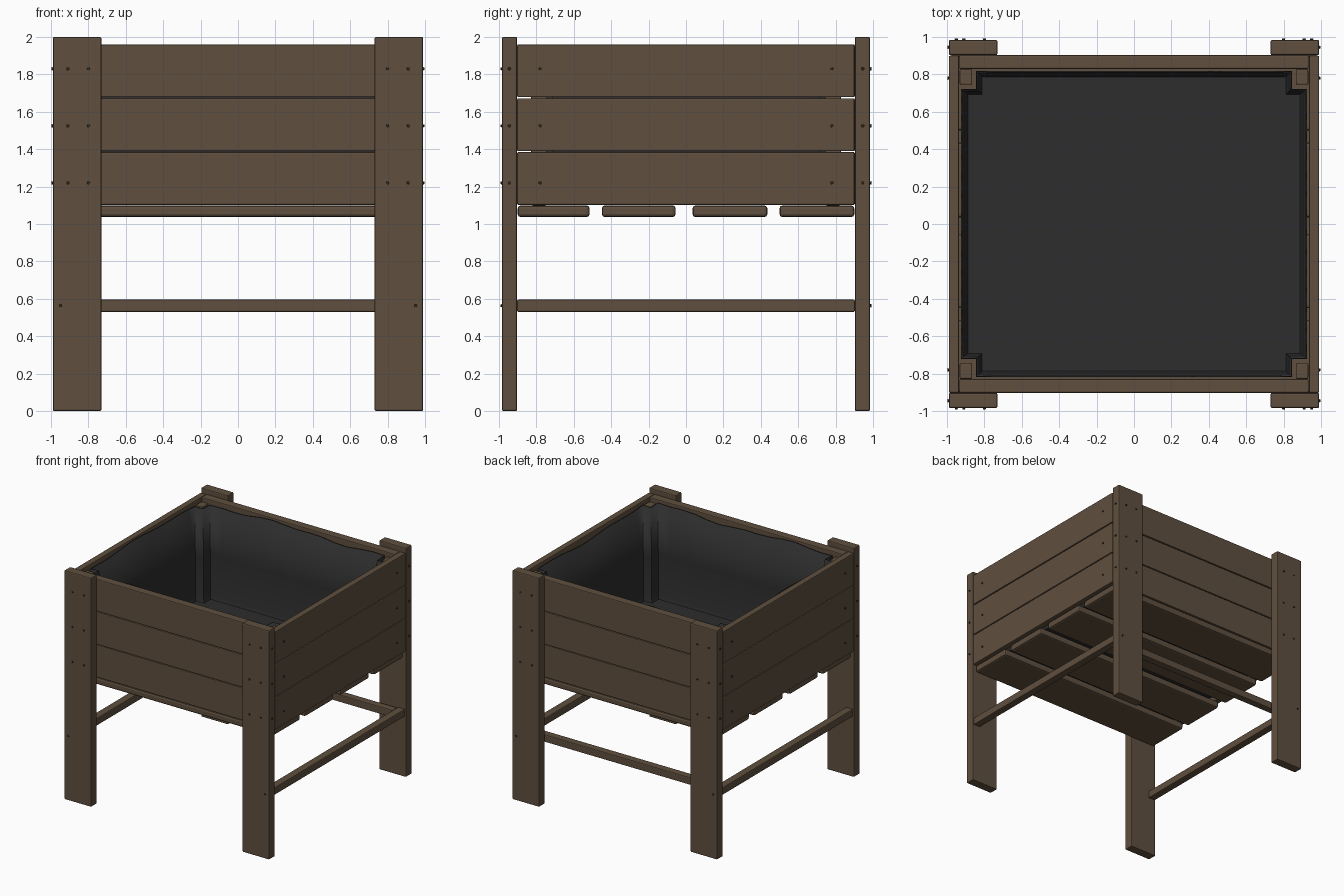
import bpy, bmesh, math

if "Cube" in bpy.data.objects:
    bpy.data.objects.remove(bpy.data.objects["Cube"])


def material(name, rgb):
    m = bpy.data.materials.new(name)
    m.diffuse_color = (*rgb, 1.0)
    m.use_nodes = True
    m.node_tree.nodes["Principled BSDF"].inputs["Base Color"].default_value = m.diffuse_color
    return m


WOOD = material("brown wood", (0.115, 0.078, 0.049))
LINER = material("black liner", (0.026, 0.026, 0.026))
SCREW = material("dark screw", (0.035, 0.025, 0.018))


def finish(bm, name, mat):
    bmesh.ops.recalc_face_normals(bm, faces=bm.faces)
    me = bpy.data.meshes.new(name)
    bm.to_mesh(me)
    bm.free()
    me.materials.append(mat)
    ob = bpy.data.objects.new(name, me)
    bpy.context.collection.objects.link(ob)
    return ob


def plank(name, x0, x1, y0, y1, z0, z1, bevel=0.007):
    """Wooden block given by its limits, with softened edges."""
    bm = bmesh.new()
    bmesh.ops.create_cube(bm, size=1)
    for v in bm.verts:
        v.co = (x1 if v.co.x > 0 else x0, y1 if v.co.y > 0 else y0, z1 if v.co.z > 0 else z0)
    ob = finish(bm, name, WOOD)
    b = ob.modifiers.new("soft edges", 'BEVEL')
    b.width, b.segments = bevel, 2
    return ob


def screw(name, pos, axis):
    """Small flat screw head facing along x or y."""
    bm = bmesh.new()
    bmesh.ops.create_cone(bm, cap_ends=True, segments=8, radius1=0.009, radius2=0.007, depth=0.012)
    ob = finish(bm, name, SCREW)
    ob.location = pos
    ob.rotation_euler = (0, math.pi / 2, 0) if axis == 'x' else (math.pi / 2, 0, 0)


# Legs and corner posts inside the box
for sx, side in ((-1, "left"), (1, "right")):
    for sy, end in ((-1, "front"), (1, "back")):
        xs = sorted((sx * 0.73, sx * 0.99))
        ys = sorted((sy * 0.903, sy * 0.984))
        plank(f"{end}_{side}_leg", *xs, *ys, 0, 2, 0.008)
        xs = sorted((sx * 0.865, sx * 0.932))
        ys = sorted((sy * 0.745, sy * 0.828))
        plank(f"{end}_{side}_corner_post", *xs, *ys, 1.10, 1.925)
        # Screws on the leg faces and the side boards
        for z in (1.22, 1.525, 1.83):
            for x in (0.80, 0.91):
                screw("leg_screw", (sx * x, sy * 0.985, z), 'y')
            screw("side_screw", (sx * 0.991, sy * 0.78, z), 'x')
            screw("leg_edge_screw", (sx * 0.991, sy * 0.945, z), 'x')
        screw("stretcher_screw", (sx * 0.95, sy * 0.985, 0.563), 'y')

# Three stacked boards on each wall
for i, (z0, z1) in enumerate(((1.102, 1.384), (1.389, 1.672), (1.678, 1.96))):
    plank(f"front_board_{i}", -0.934, 0.934, -0.903, -0.83, z0, z1)
    plank(f"back_board_{i}", -0.934, 0.934, 0.83, 0.903, z0, z1)
    plank(f"left_board_{i}", -0.99, -0.935, -0.903, 0.9, z0, z1)
    plank(f"right_board_{i}", 0.935, 0.99, -0.903, 0.9, z0, z1)

# Floor slats
for i, (y0, y1) in enumerate(((-0.9, -0.515), (-0.45, -0.055), (0.035, 0.435), (0.5, 0.9))):
    plank(f"floor_slat_{i}", -0.965, 0.965, y0, y1, 1.037, 1.099, 0.016)

# Stretchers on the left, right and back (the front is open)
plank("left_stretcher", -0.982, -0.915, -0.903, 0.903, 0.53, 0.595)
plank("right_stretcher", 0.915, 0.982, -0.903, 0.903, 0.53, 0.595)
plank("back_stretcher", -0.915, 0.915, 0.825, 0.89, 0.53, 0.595)

# Fabric liner: box outline stepping around the posts, with a wavy rim
X, Y, NX, NY = 0.924, 0.818, 0.845, 0.722
corners = [(-NX, -Y), (NX, -Y), (NX, -NY), (X, -NY), (X, NY), (NX, NY),
           (NX, Y), (-NX, Y), (-NX, NY), (-X, NY), (-X, -NY), (-NX, -NY)]
outline = []
for i, (ax, ay) in enumerate(corners):
    bx, by = corners[(i + 1) % len(corners)]
    n = 14 if math.hypot(bx - ax, by - ay) > 0.5 else 1
    outline += [(ax + (bx - ax) * k / n, ay + (by - ay) * k / n) for k in range(n)]
bm = bmesh.new()
rows = []
for z, s in ((1.112, 0.965), (1.15, 0.982), (1.5, 0.99), (1.93, 1.0)):
    row = []
    for x, y in outline:
        wave = 0.014 * math.sin(5 * x + 3 * y) + 0.008 * math.sin(13 * x - 9 * y)
        row.append(bm.verts.new((x * s, y * s, z + (wave if z > 1.9 else 0))))
    rows.append(row)
bm.faces.new(rows[0])
for a, b in zip(rows, rows[1:]):
    for k in range(len(a)):
        j = (k + 1) % len(a)
        bm.faces.new((a[k], a[j], b[j], b[k]))
liner = finish(bm, "fabric_liner", LINER)
sol = liner.modifiers.new("thickness", 'SOLIDIFY')
sol.thickness, sol.offset = 0.008, -1

bpy.ops.object.select_all(action='DESELECT')
liner.select_set(True)
bpy.context.view_layer.objects.active = liner
bpy.ops.object.shade_smooth_by_angle(angle=math.radians(40))
